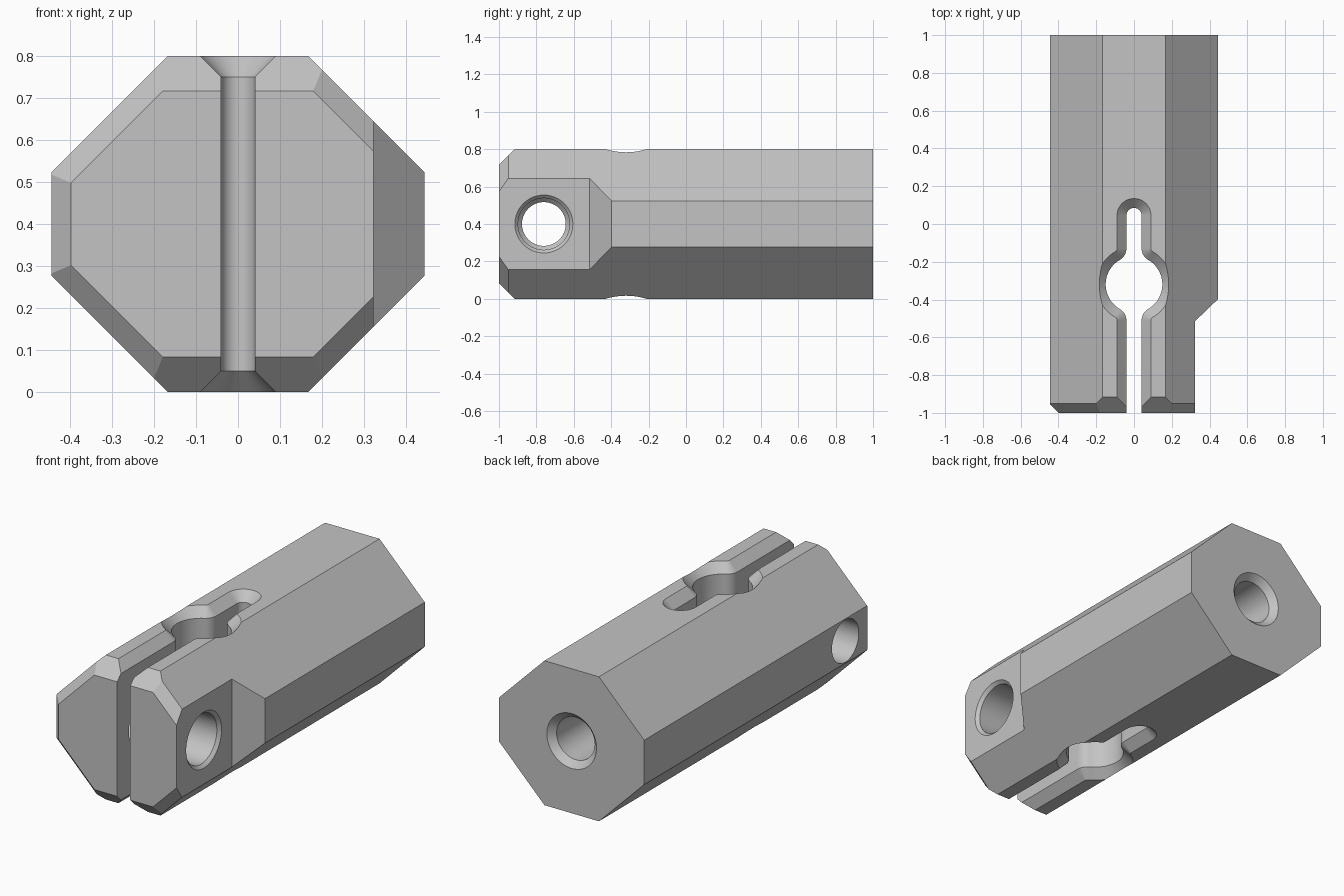
import bpy, bmesh
from math import sin, cos, radians, pi
from mathutils import Vector

cube = bpy.data.objects.get("Cube")
if cube:
    bpy.data.objects.remove(cube, do_unlink=True)

metal = bpy.data.materials.new("plain grey metal")
metal.use_nodes = True
GREY = (0.55, 0.55, 0.55, 1)
metal.diffuse_color = GREY
metal.node_tree.nodes["Principled BSDF"].inputs["Base Color"].default_value = GREY

MID = 0.4


def loft(name, rings):
    """Closed solid skinned through matching rings of points."""
    bm = bmesh.new()
    loops = [[bm.verts.new(p) for p in ring] for ring in rings]
    n = len(loops[0])
    for a, b in zip(loops, loops[1:]):
        for i in range(n):
            j = (i + 1) % n
            bm.faces.new((a[i], a[j], b[j], b[i]))
    bm.faces.new(loops[0])
    bm.faces.new(loops[-1])
    bmesh.ops.recalc_face_normals(bm, faces=bm.faces)
    mesh = bpy.data.meshes.new(name)
    bm.to_mesh(mesh)
    bm.free()
    obj = bpy.data.objects.new(name, mesh)
    bpy.context.scene.collection.objects.link(obj)
    mesh.materials.append(metal)
    return obj


def arc(cx, cy, r, start, end, steps):
    angles = [radians(start + (end - start) * i / steps) for i in range(steps + 1)]
    return [(cx + r * cos(a), cy + r * sin(a)) for a in angles]


def drill(name, axis, centre, profile, sides=64):
    """Round cutter; profile holds (distance along axis, radius)."""
    rings = []
    for t, r in profile:
        ring = []
        for i in range(sides):
            a = 2 * pi * i / sides
            u, w = centre + r * cos(a), MID + r * sin(a)
            ring.append((t, u, w) if axis == "x" else (u, t, w))
        rings.append(ring)
    return loft(name, rings)


def slot_outline(d):
    """Keyhole slot outline, grown outwards by d."""
    hole_y, fillet, dy = -0.32, 0.07, 0.1905
    half = [(0.04 + d, -1.1)]
    half += arc(0.11, hole_y - dy, fillet - d, 180, 120, 8)
    half += arc(0, hole_y, 0.15 + d, -60, 60, 24)[1:-1]
    half += arc(0.11, hole_y + dy, fillet - d, 240, 180, 8)
    half += arc(0, 0.045, 0.04 + d, 0, 90, 12)
    return half + [(-x, y) for x, y in reversed(half[:-1])]


# Octagonal bar
quarter = [(0.444, 0.123), (0.167, 0.4)]
section = quarter + [(-x, z) for x, z in reversed(quarter)]
section += [(-x, -z) for x, z in section]
body = loft("clamp_body", [[(x, y, MID + z) for x, z in section] for y in (-1, 1)])

# Chamfers round the front end: flats, slopes and left side
bm = bmesh.new()
bm.from_mesh(body.data)
s = 0.5 ** 0.5
bevels = [((0, 0, 1), 0.4, 0.083), ((0, 0, -1), 0.4, 0.083), ((-1, 0, 0), 0.444, 0.046)]
bevels += [((sx * s, 0, sz * s), 0.567 * s, 0.05) for sx in (-1, 1) for sz in (-1, 1)]
for direction, reach, size in bevels:
    out = Vector(direction)
    point = out * (reach - size) + Vector((0, -1, MID))
    geom = bm.verts[:] + bm.edges[:] + bm.faces[:]
    cut = bmesh.ops.bisect_plane(bm, geom=geom, plane_co=point,
                                 plane_no=out + Vector((0, -1, 0)), clear_outer=True)
    edges = [e for e in cut["geom_cut"] if isinstance(e, bmesh.types.BMEdge)]
    bmesh.ops.contextual_create(bm, geom=edges)
bmesh.ops.recalc_face_normals(bm, faces=bm.faces)
bm.to_mesh(body.data)
bm.free()

# Screw seat, keyhole slot with chamfered rims, cross bore and rear bore
seat = [(0.323, -1.1), (0.323, -0.515), (0.544, -0.302), (0.544, -1.1)]
levels = [(-0.01, 0.06), (0.05, 0), (0.75, 0), (0.81, 0.06)]
cutters = [
    loft("screw_seat_cutter", [[(x, y, z) for x, y in seat] for z in (-0.1, 0.9)]),
    loft("slot_cutter", [[(x, y, z) for x, y in slot_outline(d)] for z, d in levels]),
    drill("cross_bore_cutter", "x", -0.76,
          [(0.353, 0.185), (0.306, 0.138), (-0.04, 0.138), (-0.061, 0.117), (-0.5, 0.117)]),
    drill("rear_bore_cutter", "y", 0,
          [(1.02, 0.172), (0.965, 0.117), (0.35, 0.117), (0.29, 0.005)]),
]
for cutter in cutters:
    cutter.hide_render = True
    mod = body.modifiers.new(cutter.name, "BOOLEAN")
    mod.operation = "DIFFERENCE"
    mod.solver = "EXACT"
    mod.object = cutter

# Bake the cuts and discard the cutters
bpy.context.view_layer.update()
graph = bpy.context.evaluated_depsgraph_get()
result = bpy.data.meshes.new_from_object(body.evaluated_get(graph))
body.modifiers.clear()
body.data = result
for cutter in cutters:
    bpy.data.objects.remove(cutter, do_unlink=True)
result.materials.clear()
result.materials.append(metal)
for face in result.polygons:
    face.material_index = 0

for obj in bpy.context.selected_objects:
    obj.select_set(False)
body.select_set(True)
bpy.context.view_layer.objects.active = body
bpy.ops.object.shade_smooth_by_angle(angle=radians(25))
